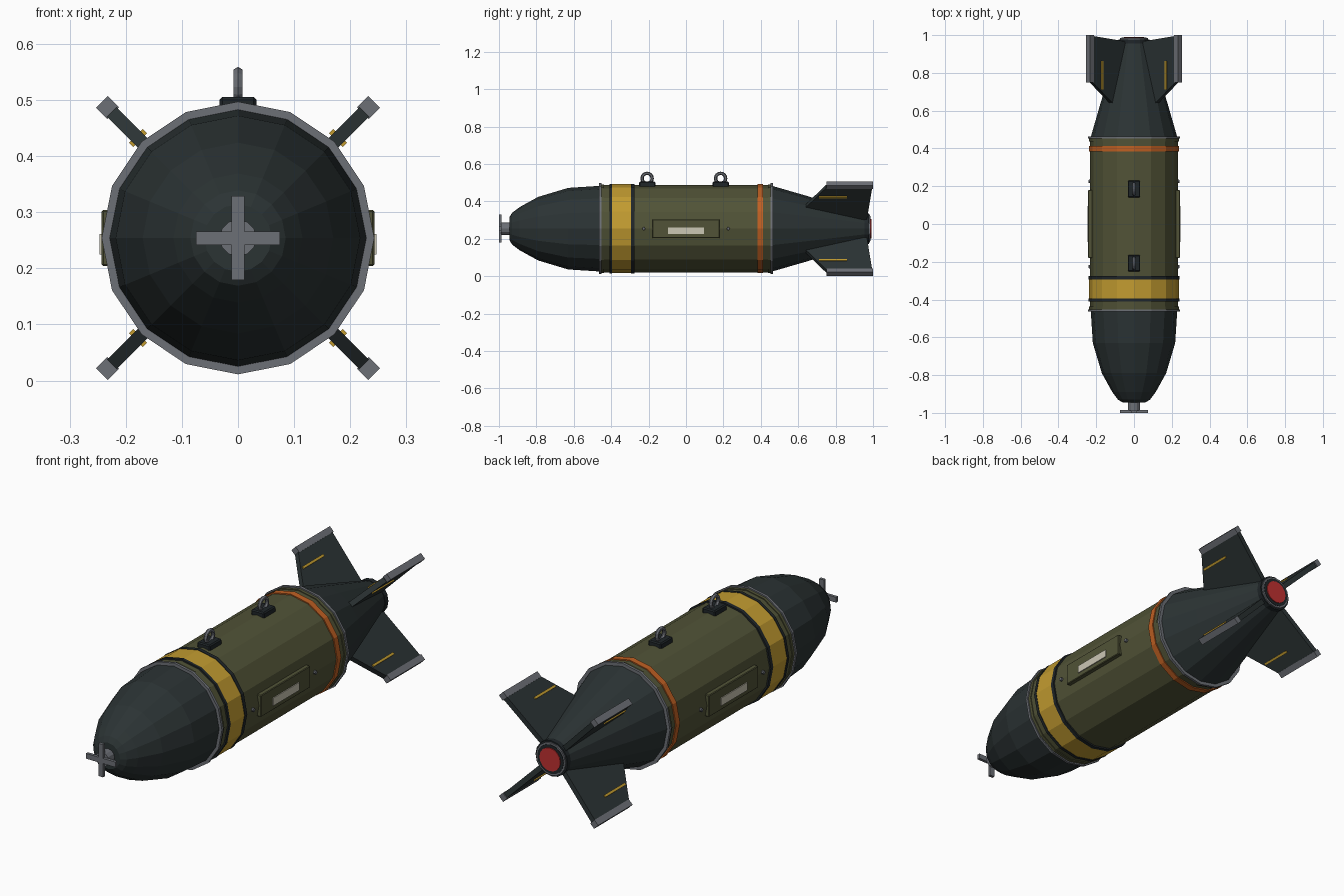
import bpy, bmesh
from math import cos, sin, pi, radians
from mathutils import Matrix, Vector

cube = bpy.data.objects.get("Cube")
if cube:
    bpy.data.objects.remove(cube, do_unlink=True)

AXIS = 0.254   # height of the long axis
SIDES = 16


def material(name, r, g, b):
    m = bpy.data.materials.new(name)
    m.use_nodes = True
    m.diffuse_color = (r, g, b, 1)
    bsdf = m.node_tree.nodes["Principled BSDF"]
    bsdf.inputs["Base Color"].default_value = (r, g, b, 1)
    bsdf.inputs["Roughness"].default_value = 0.6
    return m


SLATE = material("dark slate", 0.024, 0.033, 0.034)
BLACK = material("near black", 0.014, 0.019, 0.022)
OLIVE = material("olive green", 0.082, 0.086, 0.038)
YELLOW = material("warning yellow", 0.54, 0.33, 0.03)
ORANGE = material("orange", 0.52, 0.115, 0.016)
STEEL = material("steel grey", 0.15, 0.16, 0.18)
RED = material("red", 0.52, 0.03, 0.03)
CREAM = material("cream", 0.6, 0.57, 0.46)


def finish(bm, name, mat):
    bmesh.ops.recalc_face_normals(bm, faces=bm.faces)
    mesh = bpy.data.meshes.new(name)
    bm.to_mesh(mesh)
    bm.free()
    mesh.materials.append(mat)
    ob = bpy.data.objects.new(name, mesh)
    bpy.context.collection.objects.link(ob)
    return ob


def lathe(name, mat, profile, sides=SIDES):
    """Closed solid turned round the long axis from (y, radius) points."""
    bm = bmesh.new()
    rings = [[bm.verts.new((r * cos(2 * pi * k / sides), y,
                            AXIS + r * sin(2 * pi * k / sides)))
              for k in range(sides)] for y, r in profile]
    for a, b in zip(rings, rings[1:]):
        for k in range(sides):
            j = (k + 1) % sides
            bm.faces.new((a[k], a[j], b[j], b[k]))
    bm.faces.new(rings[0])
    bm.faces.new(rings[-1])
    return finish(bm, name, mat)


def band(name, mat, y0, y1, r, sides=SIDES):
    return lathe(name, mat, [(y0, r), (y1, r)], sides)


def box(name, mat, centre, size, bevel=0, turn=None):
    bm = bmesh.new()
    bmesh.ops.create_cube(bm, size=1)
    bm.transform(Matrix.Translation(centre) @ Matrix.Diagonal((*size, 1)))
    if bevel:
        bmesh.ops.bevel(bm, geom=bm.edges[:], offset=bevel, segments=1,
                        affect='EDGES')
    if turn:
        bm.transform(turn)
    return finish(bm, name, mat)


# Main hull
lathe("nose", SLATE, [(-0.945, 0.06), (-0.93, 0.085), (-0.89, 0.115),
                      (-0.79, 0.17), (-0.63, 0.218), (-0.46, 0.229)])
band("body", OLIVE, -0.46, 0.46, 0.233)
lathe("tail_cone", SLATE, [(0.46, 0.229), (0.64, 0.177), (0.97, 0.075)])

# Collars and painted bands
for y, label in ((-0.458, "front"), (0.458, "rear")):
    band(label + "_steel_collar", STEEL, y - 0.006, y + 0.006, 0.243)
    s = 1 if y < 0 else -1
    band(label + "_olive_collar", OLIVE, *sorted((y + s * 0.006, y + s * 0.02)),
         0.237)
band("yellow_band", YELLOW, -0.395, -0.293, 0.238)
band("front_band_edge", BLACK, -0.409, -0.395, 0.24)
band("rear_band_edge", BLACK, -0.293, -0.275, 0.24)
band("orange_band", ORANGE, 0.383, 0.412, 0.238)

# Tail end
band("tail_flange", BLACK, 0.955, 0.978, 0.082)
band("tail_steel_ring", STEEL, 0.978, 0.985, 0.075)
band("tail_socket", BLACK, 0.985, 0.987, 0.067)
band("tail_lamp", RED, 0.987, 0.991, 0.053)

# Nose fuse with a four-armed vane
band("fuse_shaft", STEEL, -0.988, -0.93, 0.033, 12)
box("fuse_vane_across", STEEL, (0, -0.993, AXIS), (0.15, 0.014, 0.024))
box("fuse_vane_upright", STEEL, (0, -0.993, AXIS), (0.024, 0.0138, 0.15))

# Four diagonal fins
for k in range(4):
    turn = (Matrix.Translation((0, 0, AXIS)) @
            Matrix.Rotation(radians(45 + 90 * k), 4, 'Y'))
    bm = bmesh.new()
    outline = [(0.635, 0.165), (0.748, 0.318), (0.995, 0.318), (0.965, 0.06)]
    face = bm.faces.new([bm.verts.new((-0.012, y, r)) for y, r in outline])
    new = bmesh.ops.extrude_face_region(bm, geom=[face])["geom"]
    bmesh.ops.translate(bm, vec=(0.024, 0, 0),
                        verts=[v for v in new if isinstance(v, bmesh.types.BMVert)])
    bm.transform(turn)
    finish(bm, f"fin_{k + 1}", SLATE)
    box(f"fin_cap_{k + 1}", STEEL, (0, 0.875, 0.329), (0.03, 0.25, 0.028),
        turn=turn)
    for s in (-1, 1):
        box(f"fin_stripe_{k + 1}_{'a' if s < 0 else 'b'}", YELLOW,
            (s * 0.0145, 0.787, 0.252), (0.006, 0.15, 0.011), turn=turn)

# Hanging lugs
for y, label in ((-0.208, "front"), (0.185, "rear")):
    box(label + "_lug_base", BLACK, (0, y, 0.488), (0.066, 0.088, 0.034), 0.005)
    bm = bmesh.new()
    major, minor, n, m = 0.027, 0.009, 16, 6
    rings = []
    for i in range(n):
        a = 2 * pi * i / n
        out = Vector((0, cos(a), sin(a)))
        rings.append([bm.verts.new(Vector((0, y, 0.523)) +
                                   out * (major + minor * cos(2 * pi * j / m)) +
                                   Vector((minor * sin(2 * pi * j / m), 0, 0)))
                      for j in range(m)])
    for i in range(n):
        a, b = rings[i], rings[(i + 1) % n]
        for j in range(m):
            bm.faces.new((a[j], a[(j + 1) % m], b[(j + 1) % m], b[j]))
    finish(bm, label + "_lug_ring", STEEL)

# Side access panels with a plain placard and two bolts
for s, side in ((1, "left"), (-1, "right")):
    box(side + "_panel", OLIVE, (s * 0.229, 0, AXIS), (0.028, 0.36, 0.1), 0.003)
    box(side + "_placard", CREAM, (s * 0.2445, 0, 0.243), (0.005, 0.19, 0.036))
    for y, end in ((-0.226, "front"), (0.226, "rear")):
        bm = bmesh.new()
        bmesh.ops.create_cone(bm, cap_ends=True, segments=8, radius1=0.01,
                              radius2=0.008, depth=0.02)
        bm.transform(Matrix.Translation((s * 0.231, y, AXIS)) @
                     Matrix.Rotation(s * pi / 2, 4, 'Y'))
        finish(bm, f"{side}_{end}_bolt", STEEL)
